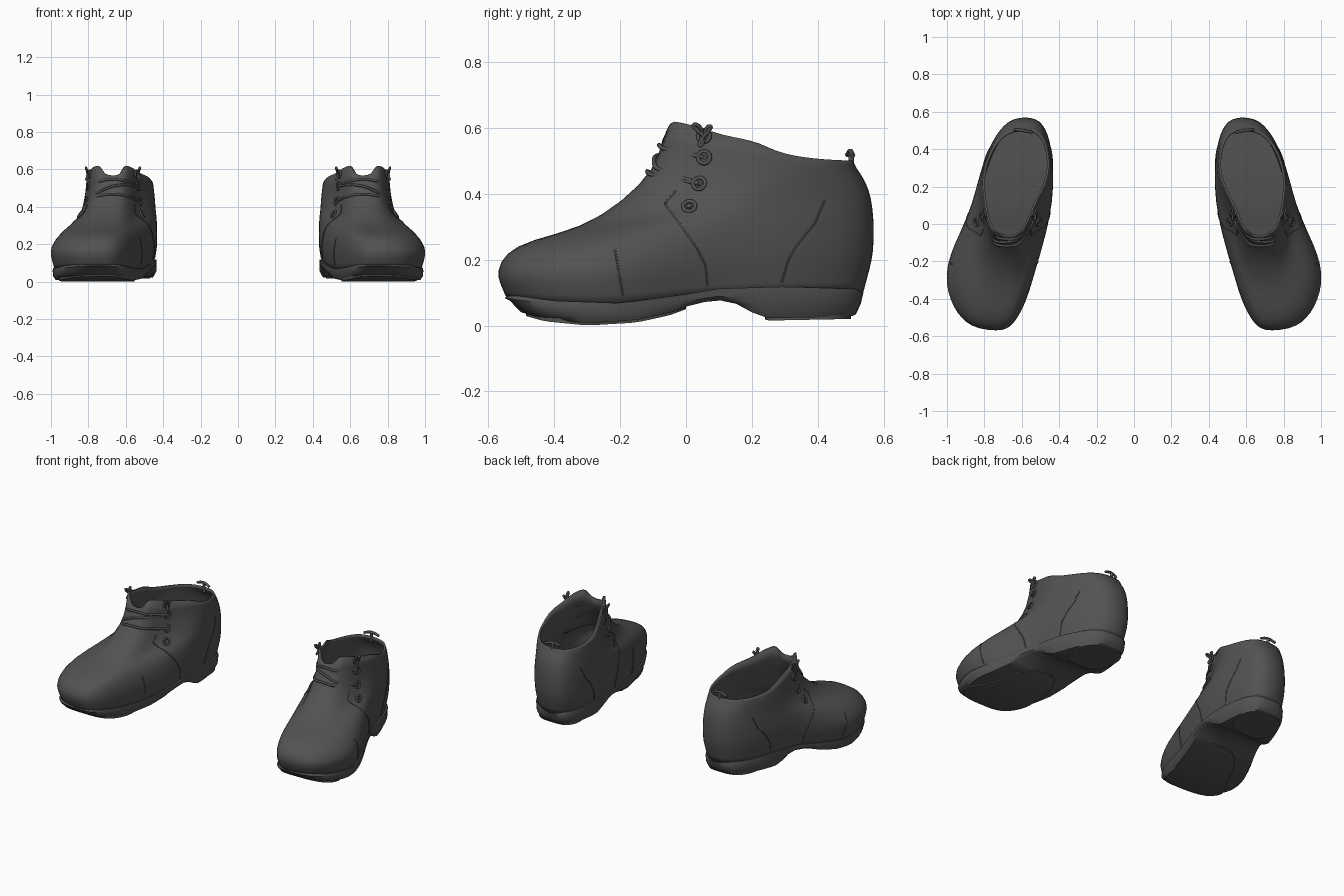
import bpy, bmesh, math
from mathutils import Vector
from mathutils.bvhtree import BVHTree

if "Cube" in bpy.data.objects:
    bpy.data.objects.remove(bpy.data.objects["Cube"], do_unlink=True)

leather = bpy.data.materials.new("dark_grey_leather")
leather.use_nodes = True
COLOUR = (0.085, 0.085, 0.085, 1)
leather.diffuse_color = COLOUR
leather.node_tree.nodes["Principled BSDF"].inputs["Base Color"].default_value = COLOUR


def sample(table, y):
    """Piecewise linear height along the length of the shoe."""
    if y <= table[0][0]:
        return table[0][1]
    for (y0, z0), (y1, z1) in zip(table, table[1:]):
        if y <= y1:
            return z0 + (z1 - z0) * (y - y0) / (y1 - y0)
    return table[-1][1]


SOLE_TOP = [(-.55, .095), (-.4, .075), (-.2, .068), (0, .095), (.1, .112), (.3, .118), (.54, .11)]
SOLE_BOTTOM = [(-.545, .075), (-.5, .04), (-.43, .02), (-.3, .007), (-.15, .016), (-.05, .038),
               (.03, .068), (.1, .077), (.17, .062), (.2, .04), (.25, .022), (.5, .027), (.53, .04)]
COLLAR = [(-.06, .625), (.03, .605), (.1, .58), (.21, .56), (.29, .52), (.4, .505), (.5, .5)]


def ring(back, front, widths, height, n, power=.75):
    """Closed foot outline; widths are heel inner/outer, then ball inner/outer."""
    points = []
    for i in range(n):
        angle = 2 * math.pi * i / n
        s = (1 - math.cos(angle)) / 2
        y = back + (front - back) * s
        t = min(max((s - .35) / .45, 0), 1)
        t = t * t * (3 - 2 * t)
        outer = math.sin(angle) > 0
        heel, ball = (widths[1], widths[3]) if outer else (widths[0], widths[2])
        reach = (heel + (ball - heel) * t) * abs(math.sin(angle)) ** power
        points.append(Vector((.655 - .13 * y + (reach if outer else -reach), y, height(y))))
    return points


def finish(obj):
    obj.data.materials.append(leather)
    mirror = obj.modifiers.new("Other shoe", 'MIRROR')
    mirror.use_mirror_merge = False


def loft(name, rings, shell=False):
    """Skin a stack of rings: an open rounded shell, or a solid closed by strips."""
    bm = bmesh.new()
    rows = [[bm.verts.new(p) for p in r] for r in rings]
    n = len(rows[0])
    for a, b in zip(rows, rows[1:]):
        for i in range(n):
            j = (i + 1) % n
            bm.faces.new((a[i], a[j], b[j], b[i]))
    if not shell:
        for row in (rows[0], rows[-1]):
            for i in range(n // 2):
                quad = [row[i], row[i + 1], row[n - i - 1], row[(n - i) % n]]
                bm.faces.new(list(dict.fromkeys(quad)))
    bmesh.ops.recalc_face_normals(bm, faces=bm.faces[:])
    mesh = bpy.data.meshes.new(name)
    bm.to_mesh(mesh)
    bm.free()
    obj = bpy.data.objects.new(name, mesh)
    bpy.context.collection.objects.link(obj)
    bpy.ops.object.select_all(action='DESELECT')
    obj.select_set(True)
    bpy.context.view_layer.objects.active = obj
    bpy.ops.object.shade_smooth_by_angle(angle=math.radians(45))
    if shell:
        rounding = obj.modifiers.new("Rounding", 'SUBSURF')
        rounding.levels = rounding.render_levels = 1
        thickness = obj.modifiers.new("Leather thickness", 'SOLIDIFY')
        thickness.thickness = .012
        thickness.offset = -1
    finish(obj)
    return obj


def tube(name, points, radius, cyclic=False):
    curve = bpy.data.curves.new(name, 'CURVE')
    curve.dimensions = '3D'
    curve.bevel_depth = radius
    curve.bevel_resolution = 1
    curve.resolution_u = 4
    curve.use_fill_caps = True
    spline = curve.splines.new('POLY' if cyclic else 'NURBS')
    spline.points.add(len(points) - 1)
    for target, p in zip(spline.points, points):
        target.co = (*p, 1)
    spline.use_cyclic_u = cyclic
    if not cyclic:
        spline.use_endpoint_u = True
        spline.order_u = 3
    obj = bpy.data.objects.new(name, curve)
    bpy.context.collection.objects.link(obj)
    finish(obj)


# Upper: rings climb from the sole to the collar, shortening up the instep
ROWS = [
    (.56, .17, -.568, .125, (.203, .215, .17, .357)),
    (.573, .22, -.578, .165, (.207, .222, .17, .357)),
    (.574, .32, -.553, .22, (.207, .224, .16, .312)),
    (.565, .39, -.475, .26, (.2, .215, .14, .245)),
    (.55, .43, -.32, .295, (.19, .207, .125, .188)),
    (.533, .46, -.195, .375, (.183, .202, .125, .172)),
    (.52, .475, -.095, .475, (.176, .197, .122, .168)),
]
N = 32
upper_rings = [ring(.54, -.545, (.19, .205, .16, .33), lambda y: sample(SOLE_TOP, y) - .015, N)]
for back, back_z, front, front_z, widths in ROWS:
    slope = (front_z - back_z) / (front - back)
    upper_rings.append(ring(back, front, widths, lambda y: back_z + slope * (y - back), N))
# Stepped collar with a notch between the lacing flaps
collar = ring(.508, -.072, (.17, .19, .116, .165), lambda y: sample(COLLAR, y), N)
for i in (N // 2 - 1, N // 2, N // 2 + 1):
    collar[i].z = .568
upper = loft("upper", upper_rings + [collar], shell=True)
surface = BVHTree.FromObject(upper, bpy.context.evaluated_depsgraph_get())

# Sole with welt and arched waist, plus the two tread pads
WELT = (.203, .218, .17, .335)
TREAD = (.185, .2, .16, .322)
loft("sole", [
    ring(.53, -.54, WELT, lambda y: sample(SOLE_TOP, y), 64, .68),
    ring(.538, -.55, WELT, lambda y: sample(SOLE_TOP, y) - .012, 64, .68),
    ring(.53, -.535, WELT, lambda y: .35 * sample(SOLE_TOP, y) + .65 * sample(SOLE_BOTTOM, y), 64, .68),
    ring(.515, -.505, TREAD, lambda y: sample(SOLE_BOTTOM, y), 64, .68)])
for name, back, front, widths in (("forefoot_pad", 0, -.485, (.13, .19, .145, .28)),
                                  ("heel_pad", .5, .24, (.135, .145, .135, .145))):
    loft(name, [ring(back, front, widths, lambda y: sample(SOLE_BOTTOM, y) - drop, 40, .6)
                for drop in (-.008, .007)])


def on_side(side, y, z, lift=.003):
    """Point and normal on the outer (+1) or inner (-1) face of the upper."""
    start = Vector((2 if side > 0 else 0, y, z))
    hit, normal, _, _ = surface.ray_cast(start, Vector((-side, 0, 0)))
    if hit is None:
        hit, normal, _, _ = surface.find_nearest(Vector((.65 + side * .2, y, z)))
    if normal.x * side < 0:
        normal = -normal
    return hit + normal * lift, normal


def seam(name, side, corners):
    """Stitched line that hugs the upper between the given corners."""
    path = []
    for (y0, z0), (y1, z1) in zip(corners, corners[1:]):
        for t in (0, .25, .5, .75):
            path.append(on_side(side, y0 + (y1 - y0) * t, z0 + (z1 - z0) * t, 0)[0])
    tube(name, path + [on_side(side, *corners[-1], 0)[0]], .003)


# Panel seams and eyelets on both flanks
SEAMS = {
    "toe_seam": [(-.215, .23), (-.205, .17), (-.19, .09)],
    "flap_seam": [(-.03, .41), (-.065, .37), (-.02, .31), (.03, .24), (.06, .18), (.066, .12)],
    "heel_seam": [(.42, .38), (.39, .31), (.34, .25), (.31, .2), (.29, .13)],
}
EYELETS = [(.01, .36), (.04, .43), (.055, .51), (.055, .575)]
holes = {}
for side, label in ((1, "outer"), (-1, "inner")):
    for name, corners in SEAMS.items():
        seam(f"{label}_{name}", side, corners)
    for k, (y, z) in enumerate(EYELETS):
        centre, normal = on_side(side, y, z)
        holes[side, k] = centre
        u = normal.cross(Vector((0, 0, 1))).normalized()
        v = normal.cross(u)
        turn = [2 * math.pi * i / 14 for i in range(14)]
        tube(f"{label}_eyelet_{k + 1}",
             [centre + .019 * (u * math.cos(a) + v * math.sin(a)) for a in turn], .006, True)
        tube(f"{label}_eyelet_plug_{k + 1}", [centre - normal * .01, centre, centre + normal * .004], .008)

    # Lace loops tied at the top of each flap
    knot = holes[side, 3]
    out = Vector((side, 0, 0))
    for k, (dy, dz) in enumerate(((-.045, .035), (.03, .03), (-.02, -.03))):
        tip = knot + out * .015 + Vector((0, dy, dz))
        tube(f"{label}_lace_loop_{k + 1}",
             [knot, knot + out * .02 + Vector((0, dy * .2, dz)), tip, knot + out * .01], .006)


def lace(name, start, end):
    """Run a lace across the instep, resting on the upper."""
    path = [start]
    for t in (.2, .35, .5, .65, .8):
        p = start.lerp(end, t)
        p.z += .035 * math.sin(math.pi * t)
        hit = surface.ray_cast(Vector((p.x, -2, p.z)), Vector((0, 1, 0)))[0]
        if hit is not None and hit.y < .15:
            path.append(hit + Vector((0, -.006, .003)))
    tube(name, path + [end], .007)


lace("lower_lace", holes[1, 1], holes[-1, 1])
lace("upper_lace", holes[1, 2], holes[-1, 2])
lace("cross_lace", holes[1, 1], holes[-1, 2])

# Pull tab at the back of the collar
tube("pull_tab_stem", [(.59, .5, .47), (.59, .503, .5), (.59, .5, .528)], .01)
tube("pull_tab", [(.545, .49, .518), (.575, .497, .53), (.61, .502, .528), (.64, .506, .515)], .008)
